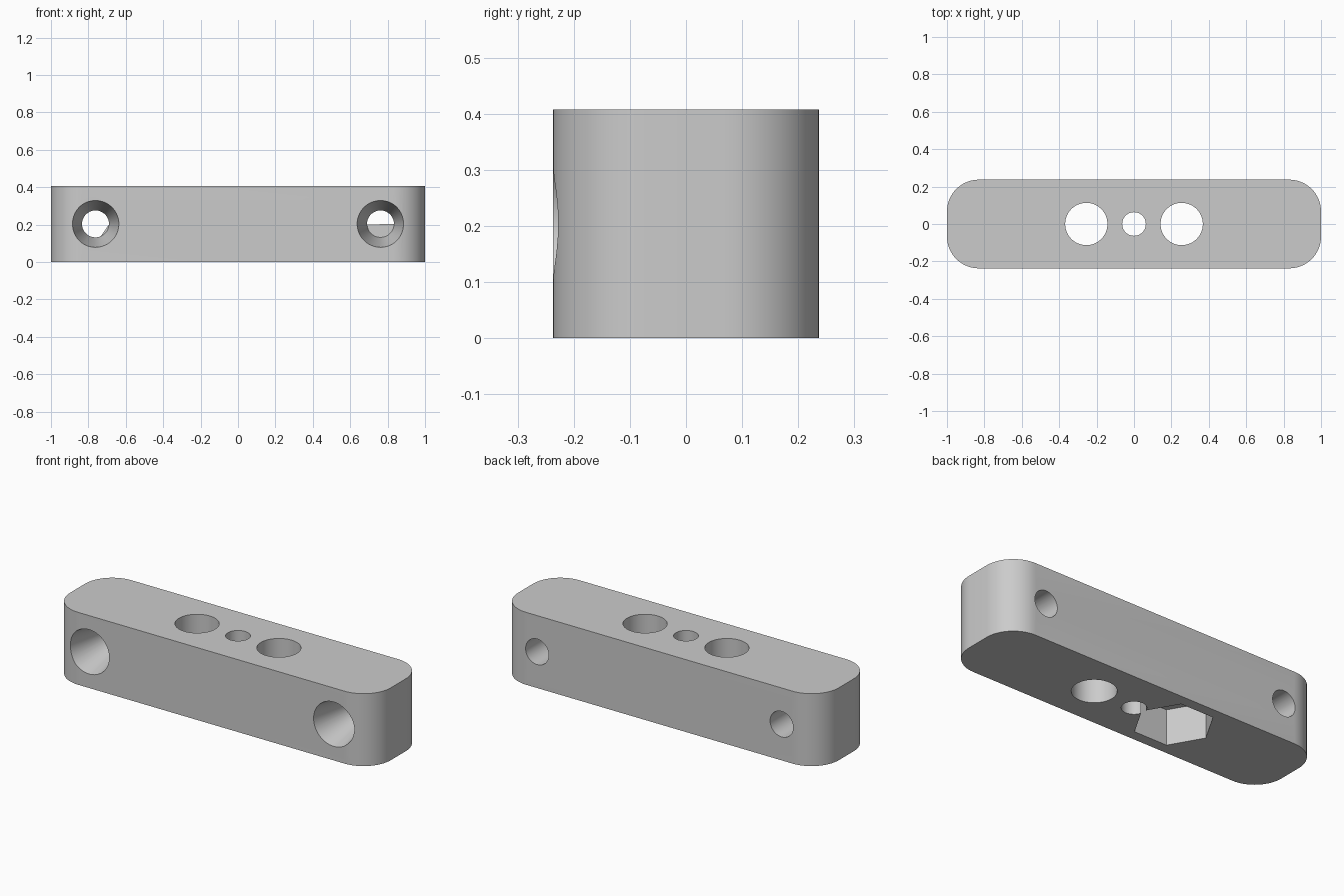
import bpy, bmesh, math
from mathutils import Matrix

cube = bpy.data.objects.get("Cube")
if cube:
    bpy.data.objects.remove(cube, do_unlink=True)

LENGTH, WIDTH, HEIGHT = 2.0, 0.474, 0.408
CORNER = 0.17
MID = HEIGHT / 2

grey = bpy.data.materials.new("plain grey")
grey.use_nodes = True
colour = (0.6, 0.6, 0.6, 1)
grey.diffuse_color = colour
grey.node_tree.nodes["Principled BSDF"].inputs["Base Color"].default_value = colour


def make_object(name, bm):
    mesh = bpy.data.meshes.new(name)
    bm.to_mesh(mesh)
    bm.free()
    mesh.materials.append(grey)
    obj = bpy.data.objects.new(name, mesh)
    bpy.context.collection.objects.link(obj)
    return obj


# Bar with rounded upright corners
bm = bmesh.new()
bmesh.ops.create_cube(bm, size=1, matrix=Matrix.Translation((0, 0, MID))
                      @ Matrix.Diagonal((LENGTH, WIDTH, HEIGHT, 1)))
upright = [e for e in bm.edges if abs(e.verts[0].co.z - e.verts[1].co.z) > 0.1]
bmesh.ops.bevel(bm, geom=upright, offset=CORNER, segments=16, profile=0.5,
                affect='EDGES')
bar = make_object("mounting_bar", bm)


def cut(name, r_start, r_end, depth, centre, along_y=False, sides=64):
    """Subtract a cylinder, cone or prism centred on a point."""
    bm = bmesh.new()
    turn = Matrix.Rotation(-math.pi / 2, 4, 'X') if along_y else Matrix()
    bmesh.ops.create_cone(bm, cap_ends=True, segments=sides, radius1=r_start,
                          radius2=r_end, depth=depth,
                          matrix=Matrix.Translation(centre) @ turn)
    if sides == 6:
        # Point two corners of the hexagon along x
        corner = max(bm.verts, key=lambda v: v.co.x).co
        angle = math.atan2(corner.y - centre[1], corner.x - centre[0])
        bmesh.ops.rotate(bm, verts=bm.verts, cent=centre,
                         matrix=Matrix.Rotation(-angle, 3, 'Z'))
    bmesh.ops.recalc_face_normals(bm, faces=bm.faces)
    cutter = make_object(name, bm)
    mod = bar.modifiers.new(name, 'BOOLEAN')
    mod.operation, mod.solver, mod.object = 'DIFFERENCE', 'EXACT', cutter
    bpy.context.view_layer.objects.active = bar
    bpy.ops.object.modifier_apply(modifier=name)
    bpy.data.objects.remove(cutter, do_unlink=True)


# Upright holes, with a hexagonal nut pocket under the right one
cut("centre_hole", 0.063, 0.063, 1, (0, 0, MID))
for side in (-1, 1):
    cut("large_hole", 0.113, 0.113, 1, (side * 0.255, 0, MID))
POCKET = 0.2
cut("nut_pocket", 0.205, 0.205, POCKET * 2, (-0.255, 0, 0), sides=6)

# Screw holes through the depth, each with a tapered front mouth
MOUTH, R_MOUTH, R_SCREW, EXTRA = 0.23, 0.125, 0.072, 0.02
slope = (R_MOUTH - R_SCREW) / MOUTH
for side in (-1, 1):
    x = side * 0.762
    cut("screw_hole", R_SCREW, R_SCREW, 1, (x, 0, MID), along_y=True)
    cut("tapered_mouth", R_MOUTH + slope * EXTRA, R_SCREW, MOUTH + EXTRA,
        (x, -WIDTH / 2 + (MOUTH - EXTRA) / 2, MID), along_y=True)

# Smooth curved walls, keep crisp rims
bpy.ops.object.select_all(action='DESELECT')
bar.select_set(True)
bpy.context.view_layer.objects.active = bar
bpy.ops.object.shade_smooth_by_angle(angle=math.radians(12))
